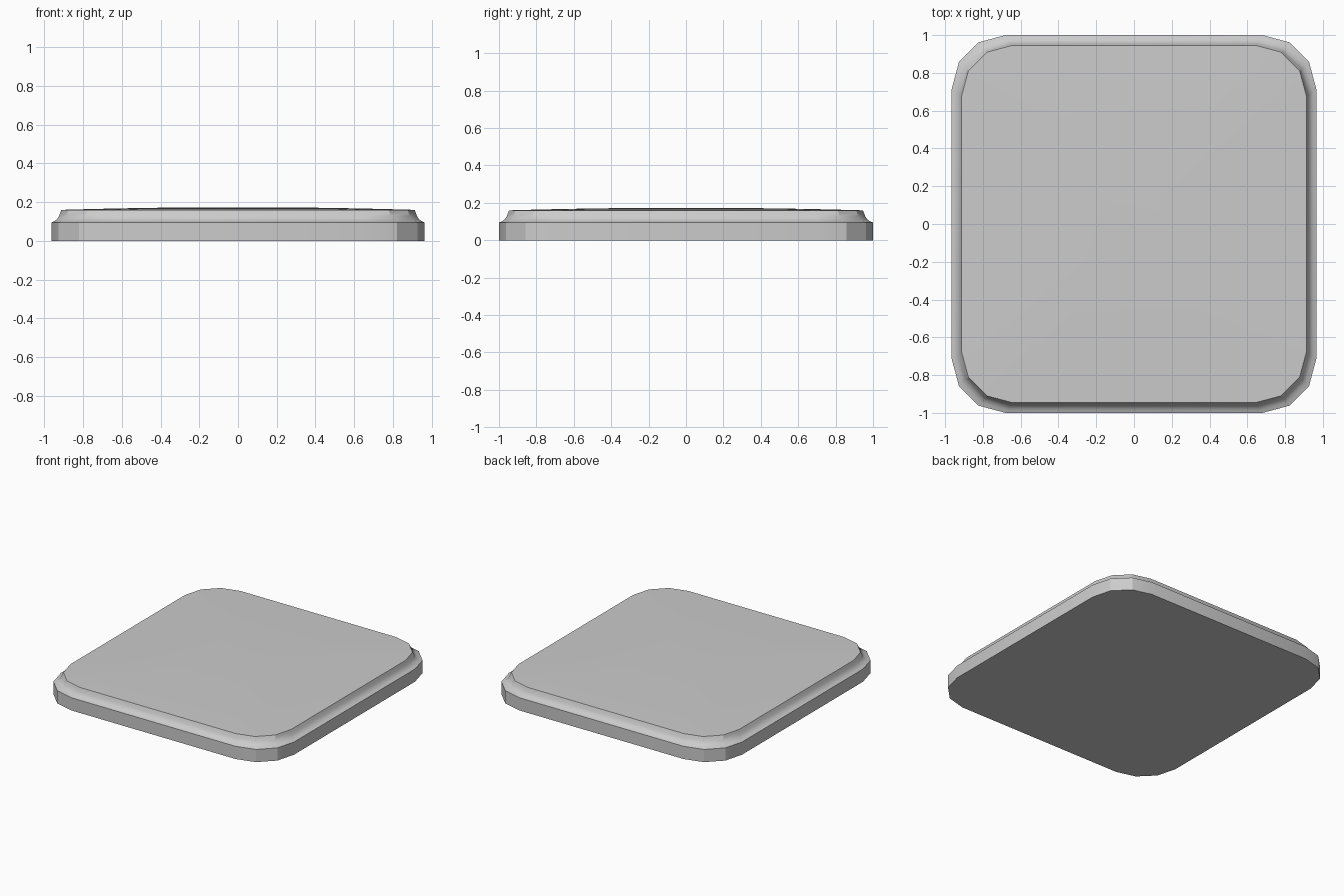
import bpy, bmesh
from math import cos, sin, pi

if "Cube" in bpy.data.objects:
    bpy.data.objects.remove(bpy.data.objects["Cube"])

HX, HY, R = 0.965, 1.0, 0.285   # half sizes and corner radius
SEG = 3                         # sides per rounded corner


def outline():
    pts = []
    for q, (sx, sy) in enumerate([(1, 1), (-1, 1), (-1, -1), (1, -1)]):
        for i in range(SEG + 1):
            a = (q + i / SEG) * pi / 2
            pts.append((sx * (HX - R) + R * cos(a), sy * (HY - R) + R * sin(a)))
    return pts


# Rim profile as (scale, height): straight side, then a concave cove
profile = [(1.0, 0.0), (1.0, 0.095), (0.982, 0.102), (0.968, 0.113),
           (0.958, 0.128), (0.952, 0.145), (0.946, 0.16)]
# Gently domed top
for t in (0.91, 0.73, 0.55, 0.36, 0.18):
    profile.append((0.946 * t, 0.16 + 0.014 * (1 - t * t)))

bm = bmesh.new()
base = outline()
n = len(base)
rings = [[bm.verts.new((x * s, y * s, z)) for x, y in base] for s, z in profile]
for lo, hi in zip(rings, rings[1:]):
    for i in range(n):
        j = (i + 1) % n
        bm.faces.new((lo[i], lo[j], hi[j], hi[i]))
bm.faces.new(list(reversed(rings[0])))
bm.faces.new(rings[-1])
bmesh.ops.recalc_face_normals(bm, faces=bm.faces)

mesh = bpy.data.meshes.new("domed_tile")
bm.to_mesh(mesh)
bm.free()
tile = bpy.data.objects.new("domed_tile", mesh)
bpy.context.collection.objects.link(tile)

# Smooth cove and dome, crisp rim edges
bpy.context.view_layer.objects.active = tile
tile.select_set(True)
bpy.ops.object.shade_smooth_by_angle(angle=pi / 7)
